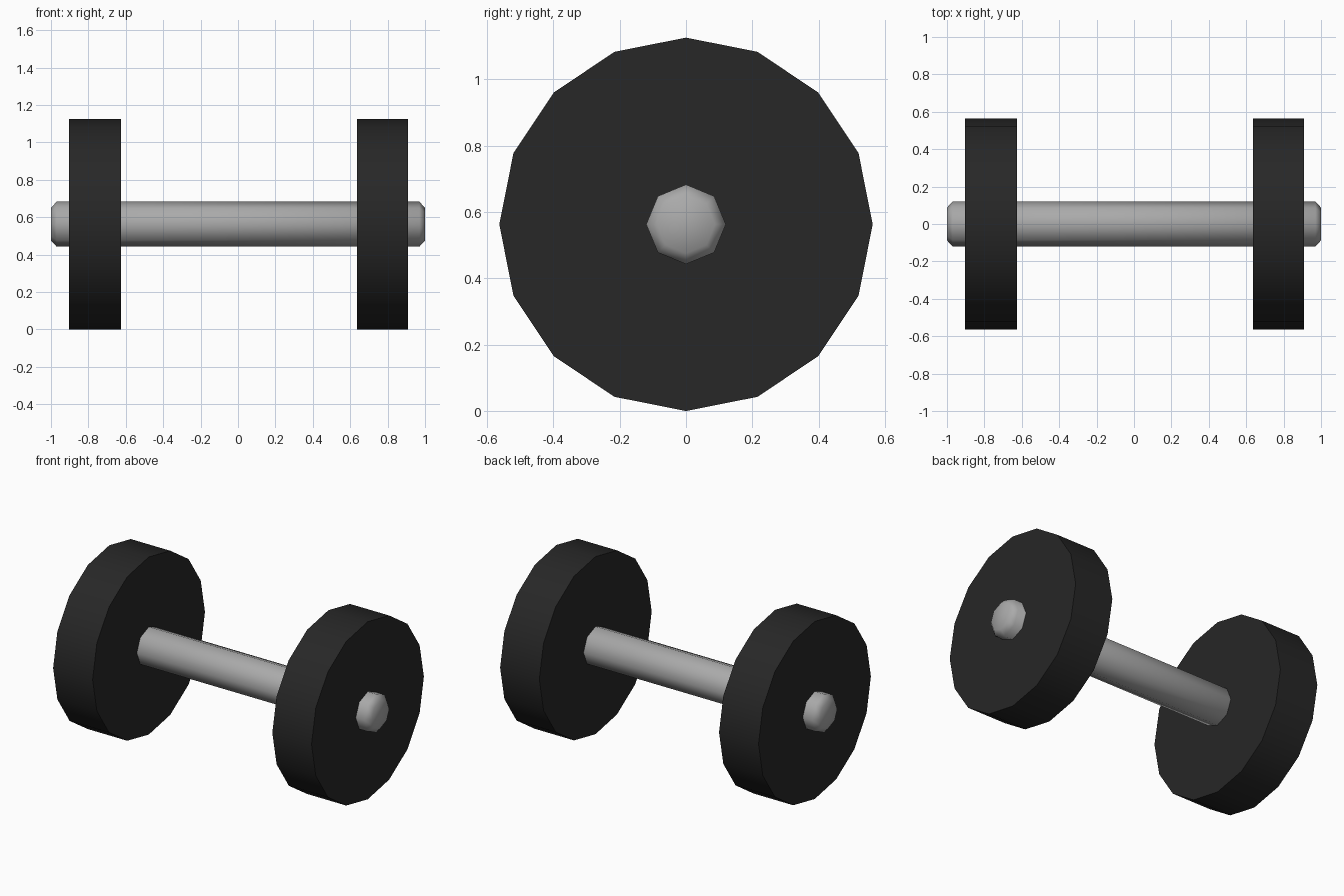
import bpy, math

if "Cube" in bpy.data.objects:
    bpy.data.objects.remove(bpy.data.objects["Cube"])

R = 0.563          # plate radius, also the axle height


def material(name, value):
    m = bpy.data.materials.new(name)
    m.diffuse_color = (value, value, value, 1)
    m.use_nodes = True
    m.node_tree.nodes["Principled BSDF"].inputs["Base Color"].default_value = m.diffuse_color
    return m


def lathe_x(name, sides, radius, x0, x1, mat):
    # cylinder along x with a corner pointing straight up
    bpy.ops.mesh.primitive_cylinder_add(
        vertices=sides, radius=radius, depth=x1 - x0,
        location=((x0 + x1) / 2, 0, R), rotation=(0, math.pi / 2, 0))
    ob = bpy.context.object
    ob.name = name
    ob.data.materials.append(mat)
    return ob


black = material("black rubber", 0.02)
grey = material("grey metal", 0.4)

# handle bar with bevelled, smoothly shaded ends
bar = lathe_x("handle_bar", 8, 0.12, -1, 1, grey)
bev = bar.modifiers.new("end bevel", "BEVEL")
bev.width = 0.03
bev.segments = 1
bev.limit_method = "ANGLE"
bev.angle_limit = math.radians(60)
bpy.ops.object.modifier_apply(modifier=bev.name)
bpy.ops.object.shade_smooth()

# weight plates
for name, x0, x1 in (("left_plate", -0.903, -0.626), ("right_plate", 0.635, 0.91)):
    lathe_x(name, 16, R, x0, x1, black)
    bpy.ops.object.shade_smooth_by_angle(angle=math.radians(40))
